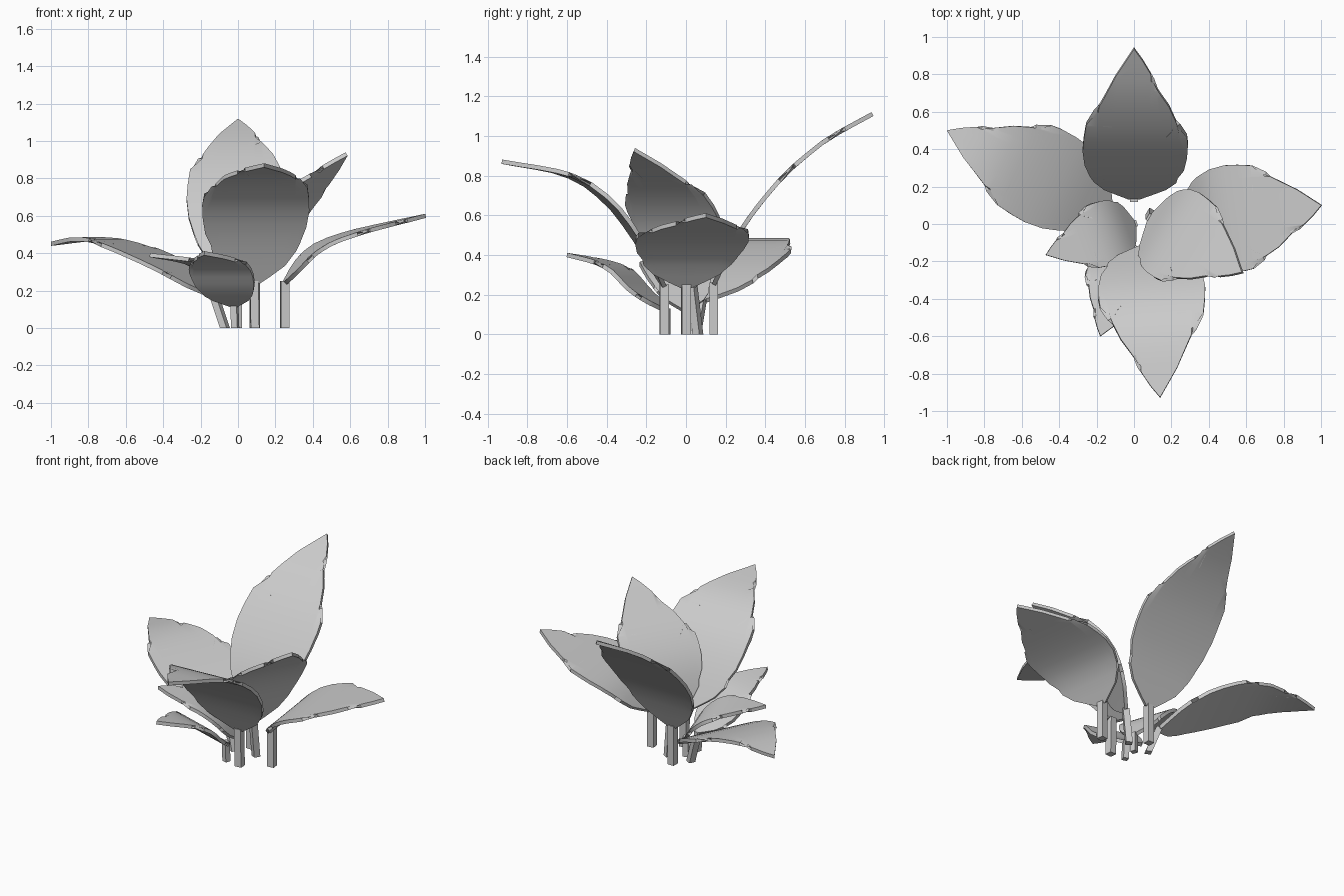
import bpy, bmesh, math
from mathutils import Vector

if "Cube" in bpy.data.objects:
    bpy.data.objects.remove(bpy.data.objects["Cube"])

# Leaf outline: (fraction along leaf, fraction of half width; + is the right side)
OUTLINE = [(0, .1), (.04, .32), (.1, .62), (.17, .82), (.2, .62), (.215, .85), (.28, .97),
           (.37, 1.03), (.46, 1.05), (.52, 1.03), (.5, .57), (.55, .72), (.61, .82), (.7, .68),
           (.79, .46), (.75, .22), (.87, .33), (.94, .17), (1, 0),
           (.86, -.36), (.70, -.68), (.58, -.42), (.595, -.93), (.5, -.98), (.42, -1.0),
           (.32, -.96), (.225, -.85), (.205, -.55), (.18, -.78), (.1, -.58), (.04, -.3), (0, -.1)]


def smooth_path(pts, n=5):
    """Catmull-Rom samples through (reach, height) points."""
    p = [Vector(q) for q in pts]
    p = [2 * p[0] - p[1]] + p + [2 * p[-1] - p[-2]]
    out = []
    for i in range(1, len(p) - 2):
        a, b, c, d = p[i - 1:i + 3]
        for k in range(n):
            t = k / n
            out.append(.5 * (2 * b + (c - a) * t + (2 * a - 5 * b + 4 * c - d) * t * t
                             + (3 * b - a - 3 * c + d) * t ** 3))
    return out + [p[-2]]


def sample(path, u):
    lens = [(b - a).length for a, b in zip(path, path[1:])]
    s = u * sum(lens)
    for a, b, l in zip(path, path[1:], lens):
        if s <= l:
            return a.lerp(b, s / l)
        s -= l
    return path[-1]


def make_object(name, bm):
    me = bpy.data.meshes.new(name)
    bm.to_mesh(me)
    bm.free()
    ob = bpy.data.objects.new(name, me)
    bpy.context.collection.objects.link(ob)
    return ob


def leaf(name, base, tip, half, profile):
    """Flat notched blade, sliced across and bent along its spine."""
    base, tip = Vector(base), Vector(tip)
    d = (tip - base).normalized()
    side = Vector((d.y, -d.x))
    path = smooth_path(profile)
    bm = bmesh.new()
    bm.faces.new([bm.verts.new((v, u, 0)) for u, v in OUTLINE])
    bmesh.ops.triangulate(bm, faces=bm.faces[:])
    for i in range(1, 12):
        bmesh.ops.bisect_plane(bm, geom=bm.verts[:] + bm.edges[:] + bm.faces[:],
                               plane_co=(0, i / 12 + .003, 0), plane_no=(0, 1, 0))
    for v in bm.verts:
        r, z = sample(path, min(max(v.co.y, 0), 1))
        xy = base + d * r + side * v.co.x * half
        v.co = (xy.x, xy.y, z)
    bmesh.ops.recalc_face_normals(bm, faces=bm.faces[:])
    ob = make_object(name, bm)
    m = ob.modifiers.new("thickness", 'SOLIDIFY')
    m.thickness, m.offset = .022, 0
    bpy.ops.object.select_all(action='DESELECT')
    bpy.context.view_layer.objects.active = ob
    ob.select_set(True)
    bpy.ops.object.modifier_apply(modifier=m.name)
    bpy.ops.object.shade_smooth_by_angle(angle=math.radians(35))


def stem(name, foot, top, d, w):
    """Square stalk turned to face its leaf."""
    d = Vector((d[0], d[1], 0)).normalized() * w / 2
    s = Vector((d.y, -d.x, 0))
    bm = bmesh.new()
    rings = [[bm.verts.new(Vector(c) + a * d + b * s)
              for a, b in ((-1, -1), (1, -1), (1, 1), (-1, 1))] for c in (foot, top)]
    bm.faces.new(rings[0])
    bm.faces.new(rings[1])
    for i in range(4):
        j = (i + 1) % 4
        bm.faces.new((rings[0][i], rings[0][j], rings[1][j], rings[1][i]))
    bmesh.ops.recalc_face_normals(bm, faces=bm.faces[:])
    make_object(name, bm)


# name: stem foot, leaf base, leaf tip, half width, spine profile (reach, height), stem width
LEAVES = {
    "back": ((0, .14), (0, .14), (0, .94), .275,
             [(0, .25), (.14, .53), (.335, .78), (.49, .92), (.6, 1.0), (.8, 1.11)], .045),
    "front": ((.09, -.11), (.085, -.11), (.14, -.93), .28,
              [(0, .24), (.14, .49), (.29, .68), (.49, .805), (.82, .87)], .045),
    "right": ((.25, 0), (.25, 0), (1.0, .1), .28,
              [(0, .24), (.15, .41), (.35, .5), (.76, .6)], .045),
    "upper_right": ((.09, .06), (.09, .03), (.58, -.26), .25,
                    [(0, .24), (.1, .5), (.23, .67), (.42, .82), (.57, .93)], .04),
    "left": ((-.07, .05), (-.13, .08), (-1.0, .5), .26,
             [(0, .17), (.26, .33), (.57, .45), (.76, .475), (.966, .45)], .04),
    "small_left": ((.0, 0), (.0, 0), (-.47, -.165), .17,
                   [(0, .12), (.1, .27), (.24, .35), (.5, .39)], .035),
    "small_front": ((-.015, -.1), (-.02, -.1), (-.18, -.6), .17,
                    [(0, .12), (.14, .22), (.24, .32), (.35, .365), (.525, .4)], .035),
}
for name, (foot, base, tip, half, profile, w) in LEAVES.items():
    leaf(name + "_leaf", base, tip, half, profile)
    stem(name + "_stem", (*foot, 0), (*base, profile[0][1] + .01),
         (tip[0] - base[0], tip[1] - base[1]), w)
